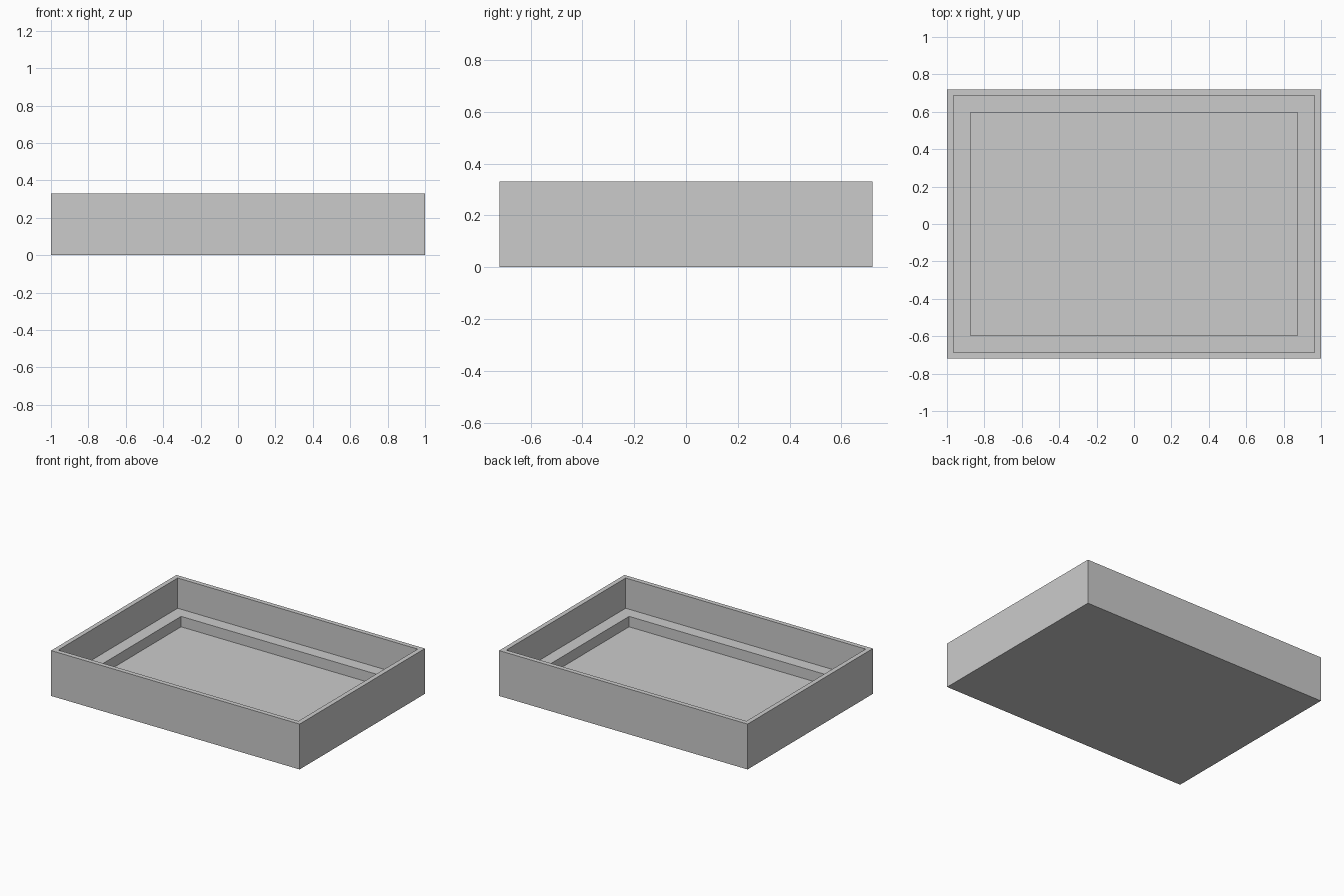
import bpy
import bmesh

cube = bpy.data.objects.get("Cube")
if cube:
    bpy.data.objects.remove(cube, do_unlink=True)

# Plain grey finish
grey = bpy.data.materials.new("light grey")
grey.use_nodes = True
colour = (0.6, 0.6, 0.6, 1)
grey.diffuse_color = colour
grey.node_tree.nodes["Principled BSDF"].inputs["Base Color"].default_value = colour

# Half width, half depth and height of each rectangular level
WIDTH, DEPTH, HEIGHT = 1.0, 0.72, 0.33
WALL, SHELF = 0.034, 0.125
SHELF_Z, FLOOR_Z = 0.11, 0.034
levels = [
    (0, 0),                 # underside
    (0, HEIGHT),            # outer wall top
    (WALL, HEIGHT),         # rim inner edge
    (WALL, SHELF_Z),        # foot of the inner wall
    (SHELF, SHELF_Z),       # shelf inner edge
    (SHELF, FLOOR_Z),       # recessed floor
]

bm = bmesh.new()


def ring(inset, z):
    x, y = WIDTH - inset, DEPTH - inset
    return [bm.verts.new((sx * x, sy * y, z))
            for sx, sy in ((-1, -1), (1, -1), (1, 1), (-1, 1))]


# Walk the stepped section, joining each level to the next
rings = [ring(*level) for level in levels]
for low, high in zip(rings, rings[1:]):
    for i in range(4):
        j = (i + 1) % 4
        bm.faces.new((low[i], low[j], high[j], high[i]))
bm.faces.new(list(reversed(rings[0])))
bm.faces.new(rings[-1])
bmesh.ops.recalc_face_normals(bm, faces=bm.faces)

mesh = bpy.data.meshes.new("stepped_tray")
bm.to_mesh(mesh)
bm.free()
mesh.materials.append(grey)
tray = bpy.data.objects.new("stepped_tray", mesh)
bpy.context.collection.objects.link(tray)
